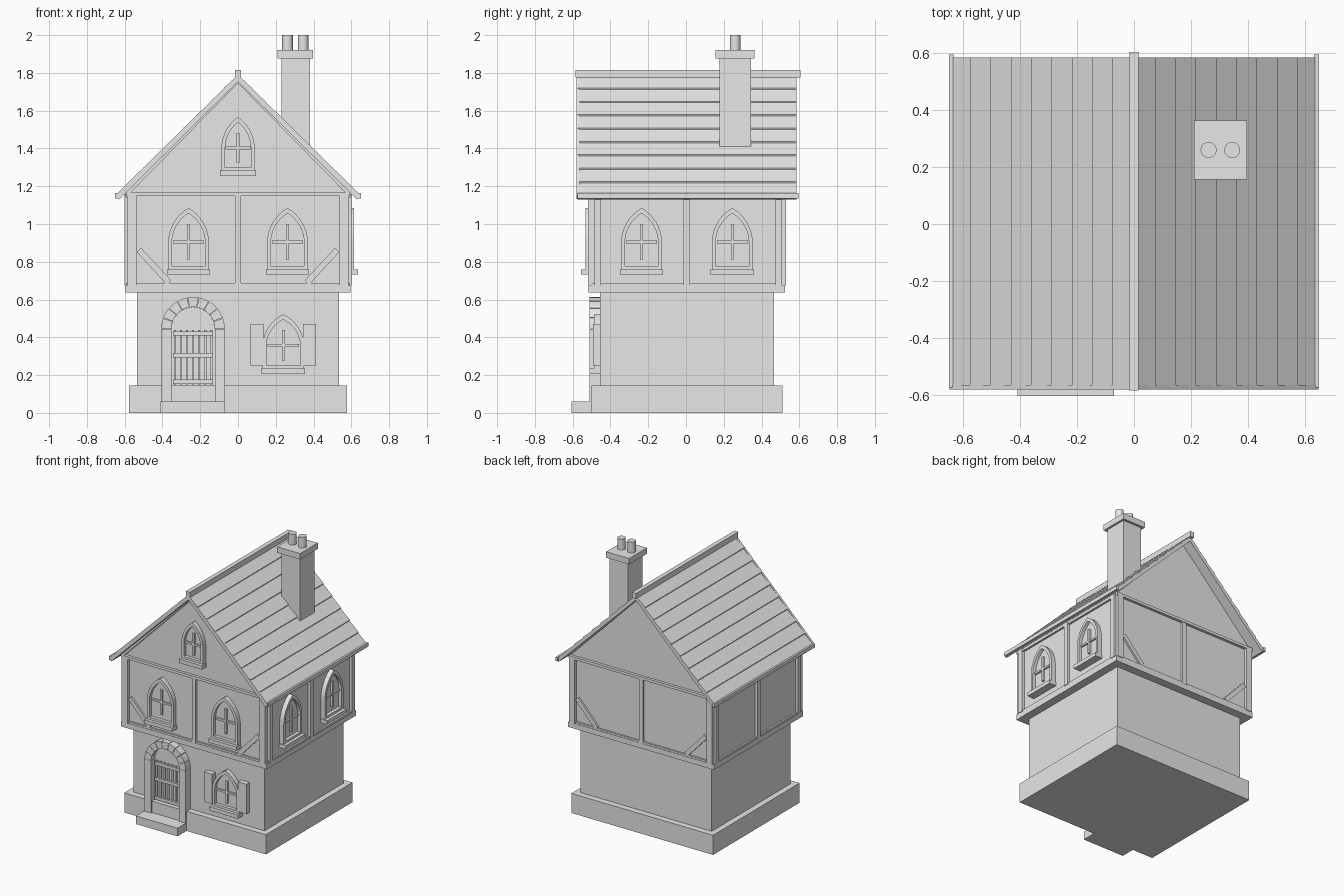
import bpy, bmesh, math
from mathutils import Matrix, Vector

cube = bpy.data.objects.get("Cube")
if cube:
    bpy.data.objects.remove(cube, do_unlink=True)

GREY = (0.8, 0.8, 0.8, 1)
mat = bpy.data.materials.new("plain grey")
mat.use_nodes = True
mat.diffuse_color = GREY
mat.node_tree.nodes["Principled BSDF"].inputs["Base Color"].default_value = GREY


def finish(name, bm):
    bmesh.ops.recalc_face_normals(bm, faces=bm.faces)
    me = bpy.data.meshes.new(name)
    bm.to_mesh(me)
    bm.free()
    me.materials.append(mat)
    ob = bpy.data.objects.new(name, me)
    bpy.context.collection.objects.link(ob)
    return ob


def wall_frame(u, d, origin):
    """Wall coordinates: u along the wall, z up, d outward."""
    m = Matrix((u, (0, 0, 1), d)).transposed().to_4x4()
    m.translation = Vector(origin)
    return m


def plate(name, pts, d0, d1, frame, hole=None):
    """Extrude an outline outward from a wall, optionally as a ring."""
    bm = bmesh.new()

    def loop(points, d):
        return [bm.verts.new(frame @ Vector((p[0], p[1], d))) for p in points]

    def bridge(a, b):
        n = len(a)
        for i in range(n):
            j = (i + 1) % n
            bm.faces.new((a[i], a[j], b[j], b[i]))

    low, high = loop(pts, d0), loop(pts, d1)
    bridge(low, high)
    if hole:
        hlow, hhigh = loop(hole, d0), loop(hole, d1)
        bridge(hlow, hhigh)
        bridge(low, hlow)
        bridge(high, hhigh)
    else:
        bm.faces.new(low)
        bm.faces.new(high)
    return finish(name, bm)


def rect(u0, u1, z0, z1):
    return [(u0, z0), (u1, z0), (u1, z1), (u0, z1)]


def bar(a, b, width):
    a, b = Vector(a), Vector(b)
    s = (b - a).orthogonal().normalized() * width / 2
    return [a - s, b - s, b + s, a + s]


WORLD = wall_frame((1, 0, 0), (0, -1, 0), (0, 0, 0))


def box(name, x0, x1, y0, y1, z0, z1):
    return plate(name, rect(x0, x1, z0, z1), -y1, -y0, WORLD)


FRONT = wall_frame((1, 0, 0), (0, -1, 0), (0, -0.5, 0))
LOWER = wall_frame((1, 0, 0), (0, -1, 0), (0, -0.455, 0))
BACK = wall_frame((-1, 0, 0), (0, 1, 0), (0, 0.51, 0))
RIGHT = wall_frame((0, 1, 0), (1, 0, 0), (0.58, 0, 0))
LEFT = wall_frame((0, -1, 0), (-1, 0, 0), (-0.58, 0, 0))

# Masonry base and jettied upper floor
box("plinth", -0.578, 0.578, -0.5, 0.51, 0, 0.145)
box("door_step", -0.41, -0.07, -0.605, -0.45, 0, 0.06)
box("lower_walls", -0.535, 0.535, -0.455, 0.465, 0.1, 0.66)
box("floor_beam", -0.595, 0.595, -0.515, 0.525, 0.637, 0.675)
box("upper_walls", -0.58, 0.58, -0.5, 0.51, 0.67, 1.17)
plate("gable", [(-0.585, 1.165), (0.585, 1.165), (0, 1.755)], -0.51, 0.5, WORLD)

# Timber framing
for label, f in (("front", FRONT), ("back", BACK)):
    plate(label + "_mid_post", rect(-0.016, 0.016, 0.675, 1.155), 0, 0.016, f)
    plate(label + "_top_beam", rect(-0.59, 0.59, 1.148, 1.168), 0, 0.02, f)
    plate(label + "_low_beam", rect(-0.58, 0.58, 0.67, 0.688), 0, 0.012, f)
    for s in (-1, 1):
        plate(label + "_corner_post", rect(*sorted((s * 0.585, s * 0.537)), 0.675, 1.15),
              0, 0.02, f)
        plate(label + "_brace", bar((s * 0.525, 0.863), (s * 0.365, 0.69), 0.032), 0, 0.014, f)
for label, f, s in (("right", RIGHT, 1), ("left", LEFT, -1)):
    for c in (-0.467, 0.005, 0.49):
        plate(label + "_post", rect(s * c - 0.017, s * c + 0.017, 0.675, 1.16), 0, 0.02, f)
    plate(label + "_top_beam", rect(-0.5, 0.5, 1.14, 1.16), 0, 0.015, f)
    plate(label + "_low_beam", rect(-0.5, 0.5, 0.67, 0.688), 0, 0.012, f)
for s in (-1, 1):
    plate("gable_rafter", [(s * 0.6, 1.165), (0, 1.775), (0, 1.745), (s * 0.57, 1.165)],
          0, 0.025, FRONT)


def arch(c, h, z0, spring, top, steps=8):
    """Pointed arch outline."""
    rise = top - spring
    rad = (h * h + rise * rise) / (2 * h)
    end = math.asin(rise / rad)
    half = [(h - rad + rad * math.cos(end * i / steps), spring + rad * math.sin(end * i / steps))
            for i in range(steps + 1)]
    right = [(h, z0)] + half
    return [(c + u, z) for u, z in right] + [(c - u, z) for u, z in reversed(right[:-1])]


def window(name, f, c, h, z0, spring, top, cross_z):
    ring = 0.02
    inner = arch(c, h - ring, z0 + ring, spring, top - ring * 1.4)
    plate(name + "_frame", arch(c, h, z0, spring, top), 0, 0.033, f, inner)
    plate(name + "_pane", inner, 0, 0.009, f)
    reach = (top - z0) * 0.28
    plate(name + "_mullion", rect(c - 0.008, c + 0.008, cross_z - reach, cross_z + reach), 0, 0.024, f)
    plate(name + "_transom", rect(c - h * 0.76, c + h * 0.76, cross_z - 0.007, cross_z + 0.007),
          0, 0.022, f)
    plate(name + "_sill", rect(c - h - 0.006, c + h + 0.006, z0 - 0.025, z0 + 0.003), 0, 0.056, f)


# Windows
for s in (-1, 1):
    window("front_window", FRONT, s * 0.262, 0.108, 0.757, 0.9, 1.085, 0.905)
    window("side_window", RIGHT, 0.005 + s * 0.24, 0.108, 0.757, 0.9, 1.085, 0.905)
    c = 0.24 + s * 0.139
    plate("shutter", rect(c - 0.034, c + 0.034, 0.25, 0.47), 0, 0.038, LOWER)
window("gable_window", FRONT, 0, 0.088, 1.28, 1.4, 1.567, 1.402)
window("lower_window", LOWER, 0.24, 0.11, 0.232, 0.35, 0.522, 0.358)

# Doorway with stone surround
DX, DZ, R_OUT, R_IN = -0.238, 0.445, 0.168, 0.115


def arc(r, a0, a1, n):
    return [(DX + r * math.cos(a0 + (a1 - a0) * i / n), DZ + r * math.sin(a0 + (a1 - a0) * i / n))
            for i in range(n + 1)]


STONES = 9
for i in range(STONES):
    a0, a1 = math.pi * i / STONES + 0.008, math.pi * (i + 1) / STONES - 0.008
    plate("arch_stone", arc(R_OUT, a0, a1, 3) + arc(R_IN, a1, a0, 3), 0, 0.055, LOWER)
for s in (-1, 1):
    plate("door_jamb", rect(*sorted((DX + s * R_IN, DX + s * R_OUT)), 0.06, DZ), 0, 0.055, LOWER)
plate("door_panel", rect(DX - R_IN, DX + R_IN, 0.1, DZ)[:2] + arc(R_IN, 0, math.pi, 16),
      0, 0.01, LOWER)
for i in range(7):
    c = DX - 0.096 + i * 0.032
    plate("door_bar", rect(c - 0.006, c + 0.006, 0.15, 0.44), 0, 0.02, LOWER)
for z in (0.165, 0.305, 0.42):
    plate("door_band", rect(DX - 0.105, DX + 0.105, z - 0.011, z + 0.011), 0, 0.028, LOWER)

# Roof slabs, overlapping tile courses, eaves and verge boards
Y0, Y1, RIDGE, EAVE_X, DROP, COURSES = -0.575, 0.585, 1.785, 0.643, 0.99, 9


def slope(x, lift=0.0):
    return RIDGE - DROP * x + lift


for s in (-1, 1):
    plate("roof_slab", [(0, slope(0, -0.004)), (s * EAVE_X, slope(EAVE_X, -0.004)),
                        (s * (EAVE_X - 0.014), slope(EAVE_X, -0.018)), (0, slope(0, -0.032))],
          -Y1, -Y0, WORLD)
    for i in range(COURSES):
        xa, xb = EAVE_X * i / COURSES, EAVE_X * (i + 1) / COURSES
        plate("tile_course", [(s * xa, slope(xa, -0.006)), (s * xa, slope(xa)),
                              (s * (xb + 0.004), slope(xb, 0.006)), (s * xb, slope(xb, -0.006))],
              -Y1, -Y0, WORLD)
    box("eave_board", *sorted((s * 0.633, s * 0.65)), Y0, 0.595, 1.136, 1.164)
    plate("verge_board", [(0, slope(0, 0.006)), (s * 0.648, slope(0.648, 0.01)),
                          (s * 0.63, slope(0.648, -0.012)), (0, slope(0, -0.03))],
          -Y0 - 0.01, -Y0 + 0.006, WORLD)
box("ridge_beam", -0.016, 0.016, -0.585, 0.605, 1.775, 1.815)

# Chimney and pots
box("chimney_stack", 0.23, 0.382, 0.177, 0.345, 1.41, 1.88)
box("chimney_cap", 0.21, 0.397, 0.157, 0.363, 1.876, 1.92)
for x in (0.262, 0.345):
    bm = bmesh.new()
    bmesh.ops.create_cone(bm, cap_ends=True, segments=24, radius1=0.028, radius2=0.028, depth=0.1,
                          matrix=Matrix.Translation((x, 0.26, 1.95)))
    pot = finish("chimney_pot", bm)
    bpy.ops.object.select_all(action="DESELECT")
    pot.select_set(True)
    bpy.context.view_layer.objects.active = pot
    bpy.ops.object.shade_smooth_by_angle()
